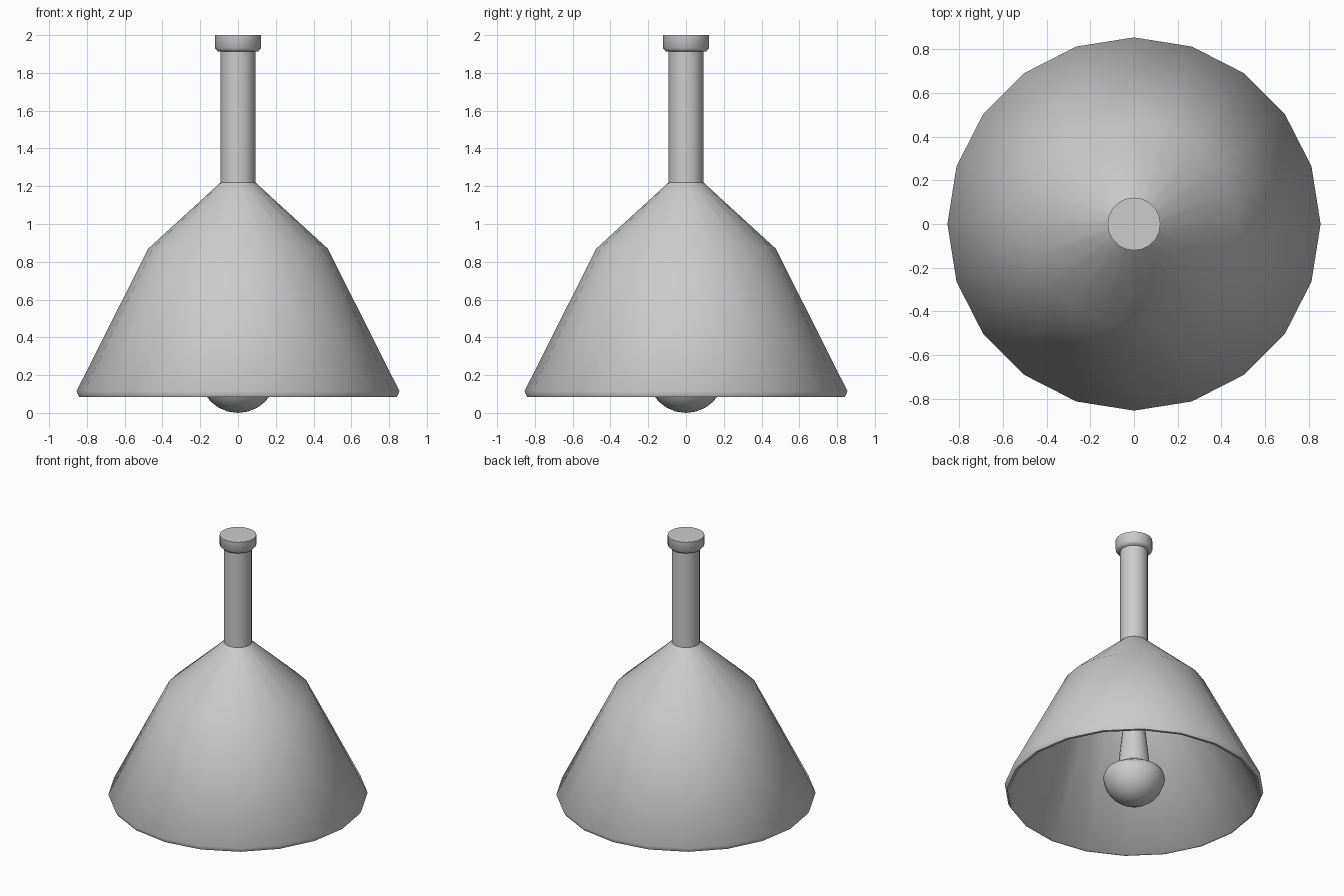
import bpy, bmesh
from math import cos, sin, pi, radians

if "Cube" in bpy.data.objects:
    bpy.data.objects.remove(bpy.data.objects["Cube"])

SIDES = 20


def lathe(name, profile, closed=False, angle=65):
    """Revolve (radius, z) points about z; radius 0 makes a pole."""
    bm = bmesh.new()
    rings = []
    for r, z in profile:
        n = SIDES if r > 0 else 1
        ring = [bm.verts.new((r * cos(2 * pi * i / SIDES), r * sin(2 * pi * i / SIDES), z))
                for i in range(n)]
        rings.append(ring)
    pairs = list(zip(rings, rings[1:]))
    if closed:
        pairs.append((rings[-1], rings[0]))
    for a, b in pairs:
        for i in range(SIDES):
            j = (i + 1) % SIDES
            if len(a) == 1:
                bm.faces.new((a[0], b[j], b[i]))
            elif len(b) == 1:
                bm.faces.new((a[i], a[j], b[0]))
            else:
                bm.faces.new((a[i], a[j], b[j], b[i]))
    bmesh.ops.recalc_face_normals(bm, faces=bm.faces)
    mesh = bpy.data.meshes.new(name)
    bm.to_mesh(mesh)
    bm.free()
    obj = bpy.data.objects.new(name, mesh)
    bpy.context.collection.objects.link(obj)
    bpy.ops.object.select_all(action='DESELECT')
    obj.select_set(True)
    bpy.context.view_layer.objects.active = obj
    bpy.ops.object.shade_smooth_by_angle(angle=radians(angle))
    return obj


# Thin shade: outer shell, softened rim, inner shell
lathe("lamp_shade", [(0.09, 1.222), (0.475, 0.87), (0.855, 0.115), (0.84, 0.083),
                     (0.822, 0.083), (0.455, 0.845), (0.085, 1.19)], closed=True)

# Hanging stem
lathe("stem", [(0, 1.16), (0.092, 1.16), (0.092, 1.93), (0, 1.93)])

# Ceiling cap with softened underside
lathe("ceiling_cap", [(0, 1.912), (0.105, 1.912), (0.121, 1.93), (0.121, 2.0), (0, 2.0)])

# Bulb: round underside, sloped shoulder towards the neck
R = 0.205
globe = [(R * sin(a * pi / 12), R - R * cos(a * pi / 12)) for a in range(1, 6)]
lathe("bulb", [(0, 0)] + globe + [(0.205, 0.19), (0.19, 0.23), (0.105, 0.285), (0, 0.285)])

# Tapered bulb neck rising into the shade
lathe("bulb_neck", [(0, 0.28), (0.106, 0.28), (0.073, 0.58), (0.05, 0.9), (0.05, 1.18), (0, 1.18)])
